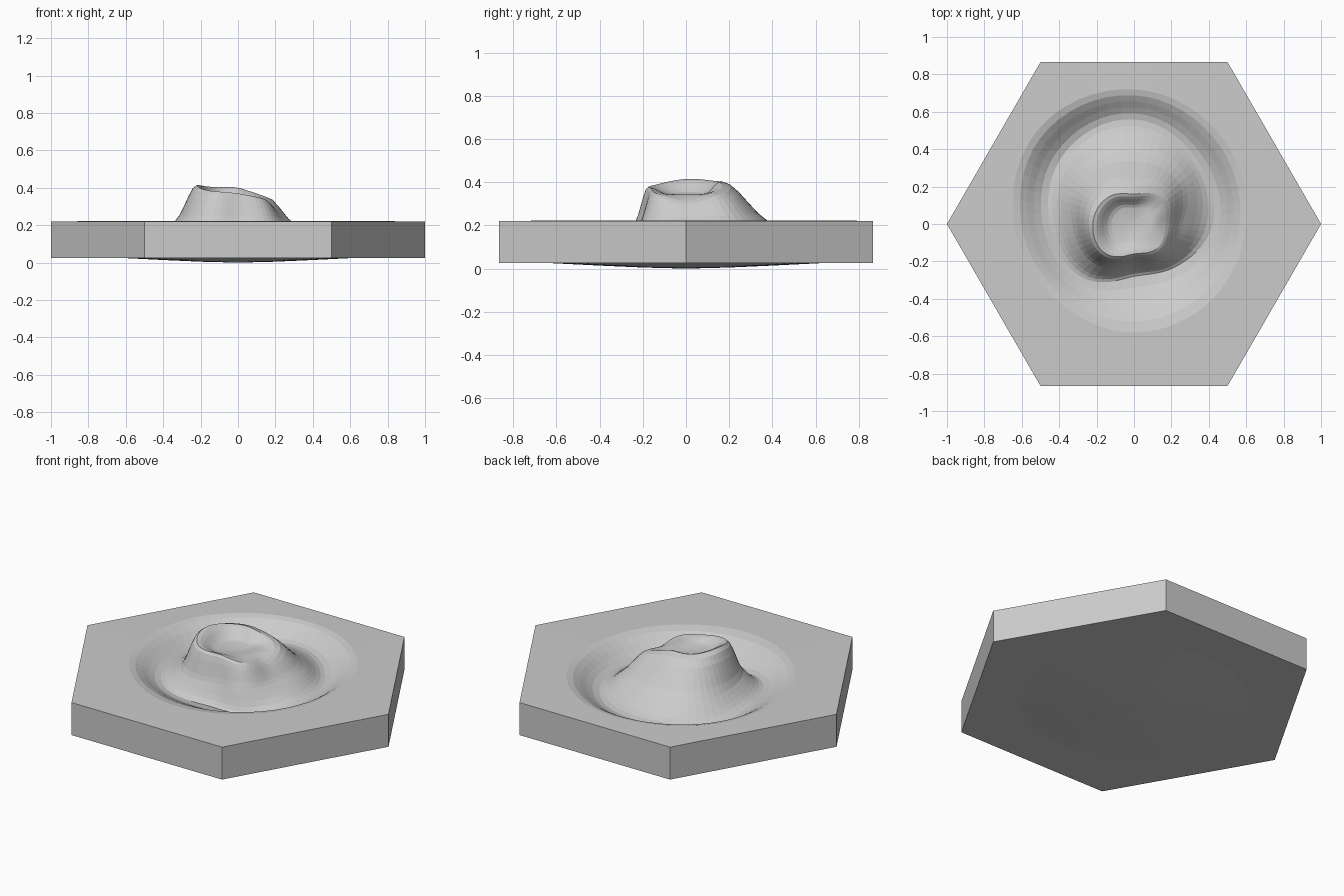
import bpy, bmesh, math

if "Cube" in bpy.data.objects:
    bpy.data.objects.remove(bpy.data.objects["Cube"])

SEG = 60          # steps around the tile
TOP, BASE = 0.22, 0.025

# Relief controls every 45 degrees from +x:
# crest radius, crest height, radius at ground level, moat radius, moat height, outer rim radius
RELIEF = [
    (0.17, 0.315, 0.26, 0.42, 0.13, 0.60),   # right
    (0.20, 0.355, 0.36, 0.48, 0.14, 0.66),
    (0.16, 0.400, 0.38, 0.56, 0.15, 0.72),   # back
    (0.20, 0.405, 0.39, 0.53, 0.12, 0.72),
    (0.22, 0.415, 0.33, 0.45, 0.15, 0.64),   # left
    (0.22, 0.385, 0.30, 0.40, 0.14, 0.58),
    (0.16, 0.370, 0.21, 0.28, 0.11, 0.58),   # front
    (0.18, 0.345, 0.25, 0.32, 0.10, 0.58),
]


def controls(a):
    """Smooth periodic blend of the relief controls at angle a."""
    f = (a / (math.pi / 4)) % 8
    i, t = int(f), f - int(f)
    p = [RELIEF[(i + k) % 8] for k in (-1, 0, 1, 2)]
    return [0.5 * (2 * q1 + (q2 - q0) * t + (2 * q0 - 5 * q1 + 4 * q2 - q3) * t * t
                   + (3 * q1 - q0 - 3 * q2 + q3) * t ** 3)
            for q0, q1, q2, q3 in zip(*p)]


def profile(a, steps=5):
    """Radial height profile: crater floor, crest, slope, moat, rim."""
    rc, zc, rg, rm, zm, ro = controls(a)
    keys = [(0.0, 0.335), (rc * 0.55, 0.345), (rc, zc), (rg, TOP), (rm, zm), (ro, TOP + 0.003)]
    n = len(keys)
    # monotone tangents keep crest and moat rounded without overshoot
    d = [(keys[i + 1][1] - keys[i][1]) / (keys[i + 1][0] - keys[i][0]) for i in range(n - 1)]
    m = [0.0] + [2 * d[i - 1] * d[i] / (d[i - 1] + d[i]) if d[i - 1] * d[i] > 0 else 0.0
                 for i in range(1, n - 1)] + [0.0]
    pts = []
    for i in range(n - 1):
        (r0, z0), (r1, z1) = keys[i], keys[i + 1]
        h = r1 - r0
        for s in range(1, steps + 1):
            t = s / steps
            z = ((2 * t**3 - 3 * t * t + 1) * z0 + (t**3 - 2 * t * t + t) * h * m[i]
                 + (3 * t * t - 2 * t**3) * z1 + (t**3 - t * t) * h * m[i + 1])
            pts.append((r0 + h * t, z))
    return pts


def hex_radius(a):
    b = (a % (math.pi / 3)) - math.pi / 6
    return math.cos(math.pi / 6) / math.cos(b)


bm = bmesh.new()
columns = []
for k in range(SEG):
    a = 2 * math.pi * k / SEG
    hr = hex_radius(a)
    pts = profile(a)
    pts += [(hr, TOP), (hr, BASE)]                               # tile side
    pts += [(0.62, BASE), (0.40, 0.014), (0.2, 0.005)]           # sagging underside
    columns.append([bm.verts.new((r * math.cos(a), r * math.sin(a), z)) for r, z in pts])

crater_centre = bm.verts.new((0, 0, 0.335))
under_centre = bm.verts.new((0, 0, 0.0))
for k in range(SEG):
    c, n = columns[k], columns[(k + 1) % SEG]
    bm.faces.new((crater_centre, c[0], n[0]))
    for j in range(len(c) - 1):
        bm.faces.new((c[j], c[j + 1], n[j + 1], n[j]))
    bm.faces.new((under_centre, n[-1], c[-1]))
bmesh.ops.recalc_face_normals(bm, faces=bm.faces)

mesh = bpy.data.meshes.new("hex_terrain_tile")
bm.to_mesh(mesh)
bm.free()
tile = bpy.data.objects.new("hex_terrain_tile", mesh)
bpy.context.collection.objects.link(tile)
